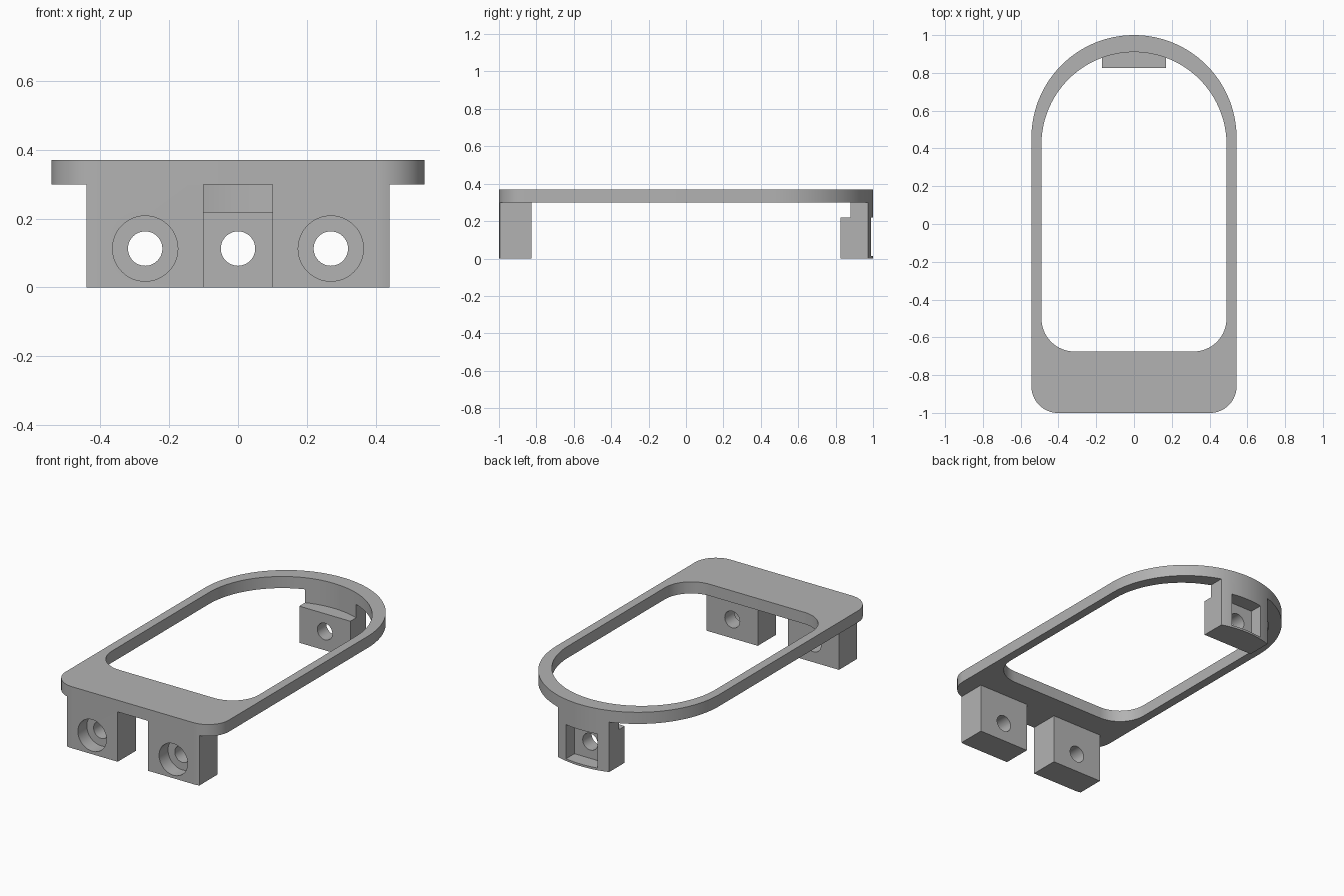
import bpy, bmesh
from math import sin, cos, pi, radians
from mathutils import Matrix

if "Cube" in bpy.data.objects:
    bpy.data.objects.remove(bpy.data.objects["Cube"])

grey = bpy.data.materials.new("plain grey")
grey.use_nodes = True
grey.diffuse_color = (0.45, 0.45, 0.45, 1)
grey.node_tree.nodes["Principled BSDF"].inputs["Base Color"].default_value = grey.diffuse_color

PLATE_LOW, PLATE_TOP = 0.30, 0.37
HOLE_Z = 0.113


def add_object(name, bm):
    bmesh.ops.recalc_face_normals(bm, faces=bm.faces)
    mesh = bpy.data.meshes.new(name)
    bm.to_mesh(mesh)
    bm.free()
    mesh.materials.append(grey)
    obj = bpy.data.objects.new(name, mesh)
    bpy.context.collection.objects.link(obj)
    return obj


def arc(cx, cy, r, start, end, steps):
    angles = [radians(start + (end - start) * i / steps) for i in range(steps + 1)]
    return [(cx + r * cos(a), cy + r * sin(a)) for a in angles]


def arch_prism(name, half, front, corner, centre, low, high):
    """Rounded front corners, half-round back, extruded upwards."""
    outline = (arc(-half + corner, front + corner, corner, 180, 270, 16)
               + arc(half - corner, front + corner, corner, 270, 360, 16)
               + arc(0, centre, half, 0, 180, 80))
    bm = bmesh.new()
    base = bm.faces.new([bm.verts.new((x, y, low)) for x, y in outline])
    top = bmesh.ops.extrude_face_region(bm, geom=[base])["geom"]
    bmesh.ops.translate(bm, vec=(0, 0, high - low),
                        verts=[v for v in top if isinstance(v, bmesh.types.BMVert)])
    return add_object(name, bm)


def box(name, x0, x1, y0, y1, z0, z1):
    bm = bmesh.new()
    place = (Matrix.Translation(((x0 + x1) / 2, (y0 + y1) / 2, (z0 + z1) / 2))
             @ Matrix.Diagonal((x1 - x0, y1 - y0, z1 - z0, 1)))
    bmesh.ops.create_cube(bm, size=1, matrix=place)
    return add_object(name, bm)


def bore(x, radius, y0, y1):
    bm = bmesh.new()
    place = Matrix.Translation((x, (y0 + y1) / 2, HOLE_Z)) @ Matrix.Rotation(pi / 2, 4, "X")
    bmesh.ops.create_cone(bm, cap_ends=True, segments=48, radius1=radius,
                          radius2=radius, depth=y1 - y0, matrix=place)
    return add_object("bore_cutter", bm)


def carve(obj, cutter, operation="DIFFERENCE"):
    mod = obj.modifiers.new("carve", "BOOLEAN")
    mod.operation, mod.solver, mod.object = operation, "EXACT", cutter
    bpy.context.view_layer.objects.active = obj
    bpy.ops.object.modifier_apply(modifier=mod.name)
    bpy.data.objects.remove(cutter)


def outer(name, low, high):
    return arch_prism(name, 0.543, -1, 0.14, 0.457, low, high)


def inner(low, high):
    return arch_prism("opening_cutter", 0.49, -0.675, 0.175, 0.42, low, high)


# Top frame
frame = outer("top_frame", PLATE_LOW, PLATE_TOP)
carve(frame, inner(0.2, 0.5))
parts = [frame]

# Front mounting blocks with counterbored holes
for side, name in ((-1, "right_front_block"), (1, "left_front_block")):
    x0, x1 = sorted((side * 0.10, side * 0.44))
    block = box(name, x0, x1, -1.1, -0.825, 0, PLATE_LOW)
    carve(block, outer("outline_cutter", -0.2, 0.5), "INTERSECT")
    carve(block, bore(side * 0.27, 0.095, -1.2, -0.915))
    carve(block, bore(side * 0.27, 0.05, -1.2, -0.7))
    parts.append(block)

# Back mounting block: curved outside, stepped inside, square pocket and hole
back = box("back_block", -0.17, 0.17, 0.825, 1.1, 0, PLATE_LOW)
carve(back, outer("outline_cutter", -0.2, 0.5), "INTERSECT")
carve(back, inner(0.22, 0.5))
carve(back, box("pocket_cutter", -0.105, 0.105, 0.91, 1.2, HOLE_Z - 0.1, HOLE_Z + 0.105))
carve(back, bore(0, 0.05, 0.7, 1.2))
parts.append(back)

# Smooth curves, sharp edges
bpy.ops.object.select_all(action="DESELECT")
for part in parts:
    part.select_set(True)
bpy.context.view_layer.objects.active = frame
bpy.ops.object.shade_smooth_by_angle(angle=radians(30))
